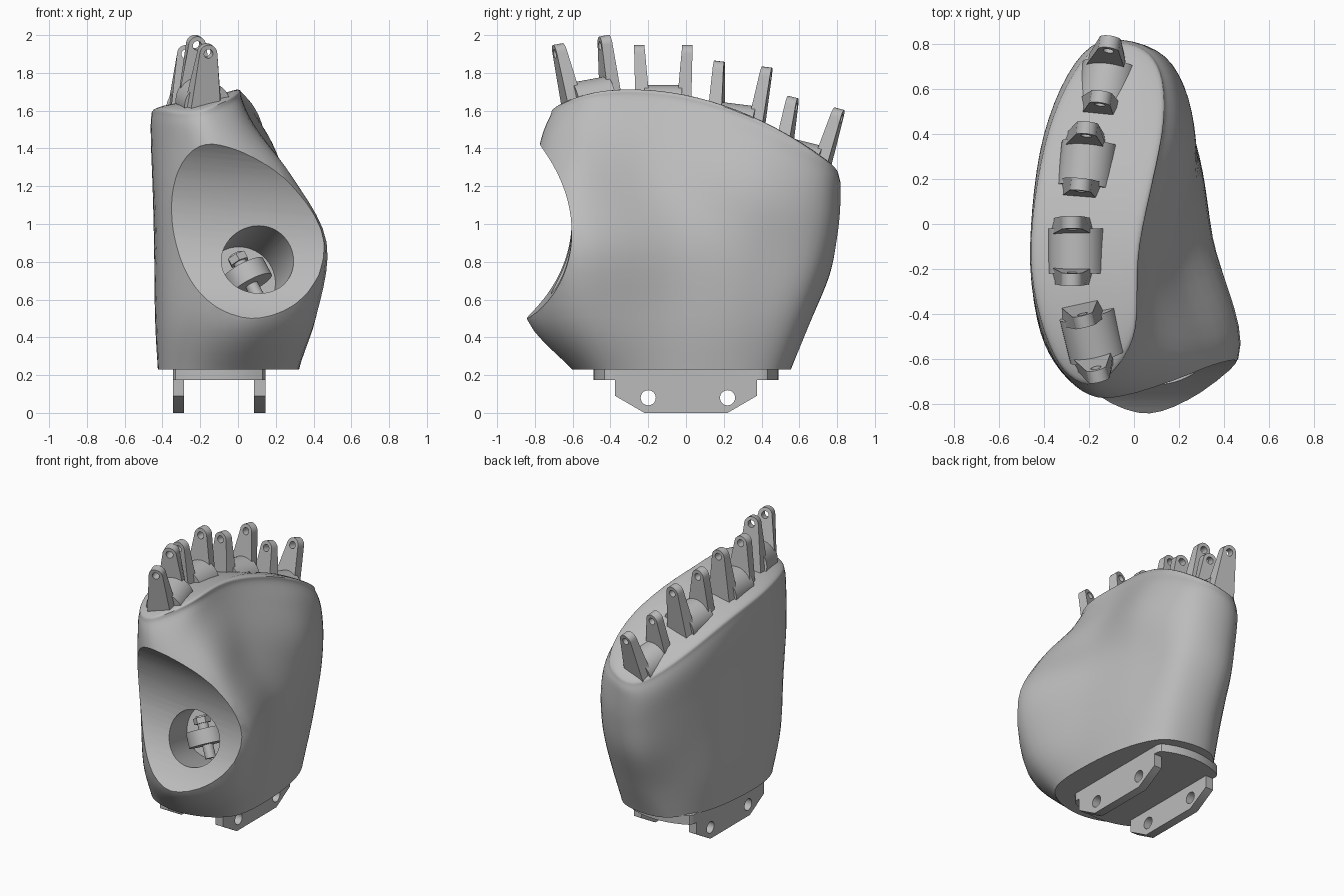
import bpy, bmesh, math
from mathutils import Vector, Matrix, Euler

old = bpy.data.objects.get("Cube")
if old:
    bpy.data.objects.remove(old)

grey = bpy.data.materials.new("plain grey")
grey.use_nodes = True
grey.diffuse_color = (0.5, 0.5, 0.5, 1)
grey.node_tree.nodes["Principled BSDF"].inputs["Base Color"].default_value = (0.5, 0.5, 0.5, 1)


def make(name, bm, matrix=None):
    bmesh.ops.recalc_face_normals(bm, faces=bm.faces)
    mesh = bpy.data.meshes.new(name)
    bm.to_mesh(mesh)
    bm.free()
    if matrix:
        mesh.transform(matrix)
    mesh.materials.append(grey)
    obj = bpy.data.objects.new(name, mesh)
    bpy.context.collection.objects.link(obj)
    return obj


def activate(obj):
    bpy.ops.object.select_all(action='DESELECT')
    obj.select_set(True)
    bpy.context.view_layer.objects.active = obj


def smooth(obj, angle=35):
    activate(obj)
    bpy.ops.object.shade_smooth_by_angle(angle=math.radians(angle))


def rod(name, centre, axis, radius, length, sides=48):
    bm = bmesh.new()
    bmesh.ops.create_cone(bm, cap_ends=True, segments=sides, radius1=radius,
                          radius2=radius, depth=length)
    turn = Vector(axis).to_track_quat('Z', 'Y').to_matrix().to_4x4()
    return make(name, bm, Matrix.Translation(centre) @ turn)


def cut(obj, cutter):
    cutter.hide_render = True
    mod = obj.modifiers.new("cut", 'BOOLEAN')
    mod.operation, mod.solver, mod.object = 'DIFFERENCE', 'EXACT', cutter
    activate(obj)
    bpy.ops.object.modifier_apply(modifier=mod.name)
    bpy.data.objects.remove(cutter)


def prism(name, start, end, matrix=None):
    """Solid between two matching outlines."""
    bm = bmesh.new()
    a = [bm.verts.new(p) for p in start]
    b = [bm.verts.new(p) for p in end]
    bm.faces.new(a)
    bm.faces.new(b[::-1])
    for i in range(len(a)):
        j = (i + 1) % len(a)
        bm.faces.new((a[i], a[j], b[j], b[i]))
    return make(name, bm, matrix)


def spline(points, steps, closed):
    n = len(points)
    pick = (lambda i: points[i % n]) if closed else (lambda i: points[max(0, min(n - 1, i))])
    out = []
    for i in range(n if closed else n - 1):
        a, b, c, d = (pick(i + k) for k in (-1, 0, 1, 2))
        for s in range(steps):
            t = s / steps
            out.append(b + (c - a) * t / 2 + (a - b * 2.5 + c * 2 - d / 2) * t * t
                       + ((b - c) * 1.5 + (d - a) / 2) * t ** 3)
    return out if closed else out + [points[-1]]


# Palm: cross-sections from wrist to knuckles, height sheared to the sloping top
def top(x, y):
    return 1.71 - 0.34 * (y + 0.3) ** 2 - 0.22 * max(0, -x)


BASE = 0.23
sections = [
    (0, [(-.42, -.25), (-.3, -.52), (0, -.6), (.28, -.45), (.32, -.05), (.25, .33), (.1, .52), (-.2, .53), (-.38, .25)]),
    (.19, [(-.43, -.3), (-.3, -.62), (.07, -.84), (.4, -.57), (.35, -.08), (.28, .33), (.14, .59), (-.17, .62), (-.4, .28)]),
    (.46, [(-.44, -.25), (-.34, -.6), (.05, -.86), (.46, -.6), (.33, -.05), (.27, .38), (.15, .69), (-.18, .73), (-.4, .32)]),
    (.7, [(-.45, -.25), (-.35, -.62), (-.05, -.82), (.28, -.62), (.19, -.15), (.27, .38), (.14, .74), (-.19, .77), (-.4, .36)]),
    (.88, [(-.46, -.2), (-.36, -.6), (-.14, -.77), (.07, -.58), (.08, -.12), (.2, .42), (.12, .75), (-.19, .79), (-.4, .4)]),
    (.97, [(-.46, -.15), (-.36, -.58), (-.18, -.72), (0, -.52), (.03, -.1), (.14, .48), (.07, .76), (-.18, .78), (-.38, .42)]),
]
rings = [[Vector((x, y, t)) for x, y in s] for t, s in sections]
rim = rings[-1]
middle = sum(rim, Vector()) / len(rim)
for size in (0.93, 0.5, 0.05):
    ring = [middle + (p - middle) * size for p in rim]
    for p in ring:
        p.z = 1
    rings.append(ring)
columns = [spline([r[i] for r in rings], 5, False) for i in range(len(rim))]
loops = [spline([c[k] for c in columns], 7, True) for k in range(len(columns[0]))]

bm = bmesh.new()
grid = [[bm.verts.new((p.x, p.y, BASE + min(p.z, 1.005) * (top(p.x, p.y) - BASE))) for p in loop]
        for loop in loops]
for low, high in zip(grid, grid[1:]):
    for i in range(len(low)):
        j = (i + 1) % len(low)
        bm.faces.new((low[i], low[j], high[j], high[i]))
bm.faces.new(grid[0])
bm.faces.new(grid[-1])
palm = make("palm", bm)

# Thumb saddle and socket
cut(palm, rod("saddle_cutter", (0, -1.215, 0.99), (1, 0, -0.08), 0.61, 2, 96))
bore = Vector((-0.25, 1, -0.3)).normalized()
cut(palm, rod("socket_cutter", Vector((0.1, -0.62, 0.8)) + bore * 0.03, bore, 0.187, 0.66, 64))
smooth(palm, 40)

# Thumb joint inside the socket
joint = Vector((0.05, -0.43, 0.72))
axis = Vector((-0.45, 0.25, 0.85))
smooth(rod("thumb_joint_barrel", joint, axis, 0.12, 0.1))
smooth(rod("thumb_joint_axle", joint, axis, 0.035, 0.28, 24))
rod("thumb_joint_tab", joint + axis * 0.11, axis, 0.055, 0.04, 6)


# Knuckle mounts: a barrel between two tapering, drilled lugs
def lug_outline(side, foot, tip, half):
    """Upright tongue whose depth runs from foot to tip along y."""
    arc = [(0.048 * math.cos(a), 0.165 + 0.048 * math.sin(a))
           for a in (math.pi * k / 10 for k in range(11))]
    corners = [(half, -0.22)] + arc + [(-half, -0.22)]
    return [(x - 0.02, side * (foot + (tip - foot) * (z + 0.22) / 0.43), z) for x, z in corners]


def knuckle(name, centre, tilt, turn):
    place = Matrix.Translation(centre) @ Euler((math.radians(tilt), 0, math.radians(turn))).to_matrix().to_4x4()
    bm = bmesh.new()
    bmesh.ops.create_cone(bm, cap_ends=True, segments=48, radius1=0.125, radius2=0.125, depth=0.2)
    down = Matrix.Translation((0, 0, -0.125)) @ Matrix.Rotation(math.pi / 2, 4, 'X')
    smooth(make(name + "_barrel", bm, place @ down))
    for side, label in ((-1, "front"), (1, "back")):
        lug = prism(f"{name}_{label}_lug", lug_outline(side, 0.06, 0.1, 0.115),
                    lug_outline(side, 0.145, 0.155, 0.09), place)
        cut(lug, rod("lug_cutter", place @ Vector((-0.02, side * 0.12, 0.165)),
                     place.to_3x3() @ Vector((0, 1, 0)), 0.024, 0.2, 24))
        smooth(lug)


knuckle("index_knuckle", (-0.18, -0.515, 1.765), 10, 14)
knuckle("middle_knuckle", (-0.255, -0.12, 1.735), 0, 0)
knuckle("ring_knuckle", (-0.205, 0.275, 1.635), -7, -6)
knuckle("little_knuckle", (-0.115, 0.635, 1.435), -14, -9)

# Wrist plate: a disc with two straight sides
disc = [(max(-0.245, min(0.245, 0.49 * math.cos(a))) - 0.1, 0.49 * math.sin(a))
        for a in (math.tau * k / 64 for k in range(64))]
smooth(prism("wrist_plate", [(x, y, 0.175) for x, y in disc], [(x, y, 0.24) for x, y in disc]))

# Wrist rails with pin holes
half = [(0.22, 0), (0.375, 0.09), (0.375, 0.235)]
profile = half + [(-y, z) for y, z in reversed(half)]
for name, x in (("right_rail", -0.345), ("left_rail", 0.085)):
    rail = prism(name, [(x, y, z) for y, z in profile], [(x + 0.06, y, z) for y, z in profile])
    for y in (-0.2, 0.22):
        cut(rail, rod("pin_cutter", (x, y, 0.08), (1, 0, 0), 0.04, 0.3, 32))
    smooth(rail)
